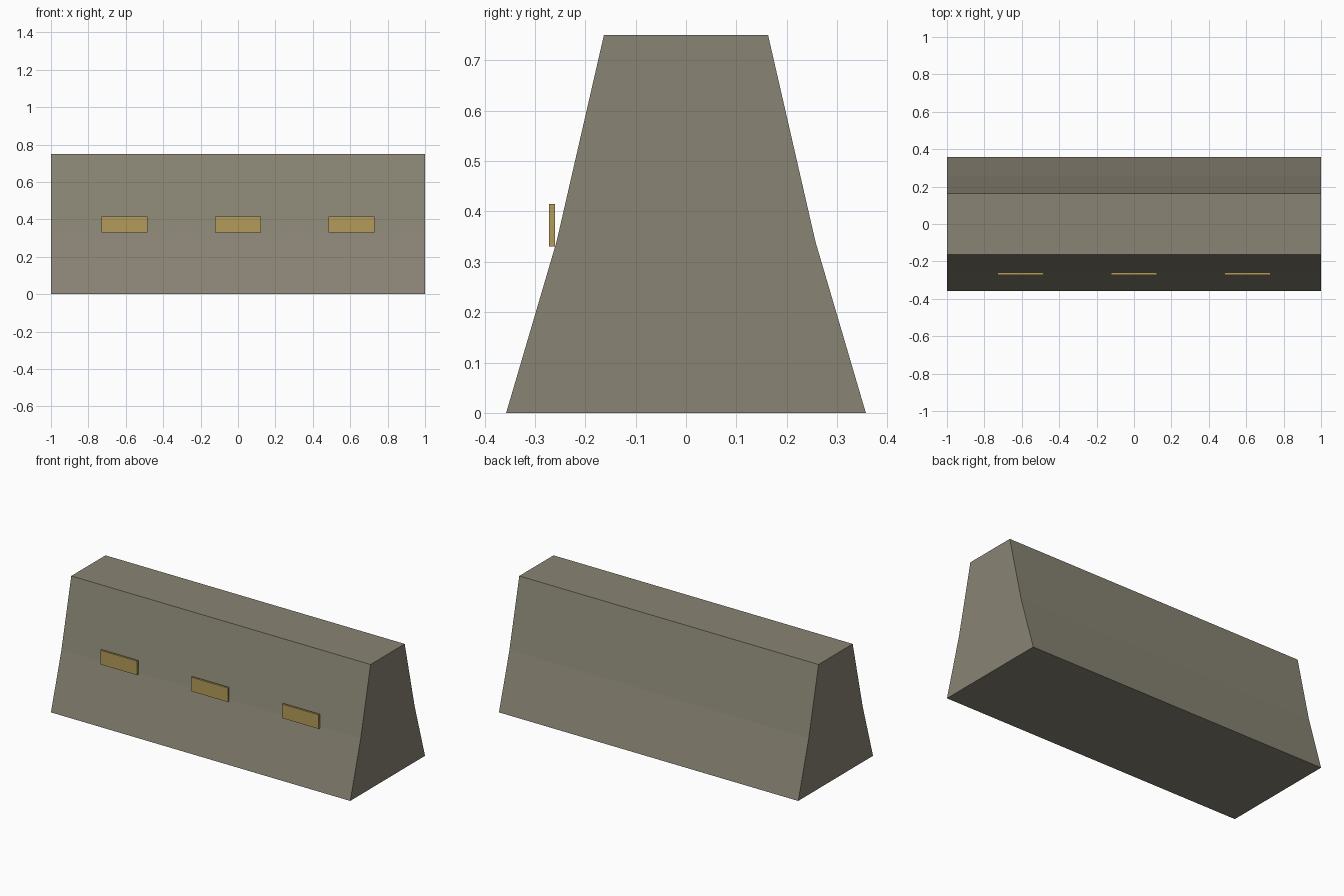
import bpy
import bmesh

cube = bpy.data.objects.get("Cube")
if cube:
    bpy.data.objects.remove(cube, do_unlink=True)


def make_material(name, colour):
    mat = bpy.data.materials.new(name)
    mat.use_nodes = True
    mat.diffuse_color = (*colour, 1)
    mat.node_tree.nodes["Principled BSDF"].inputs["Base Color"].default_value = (*colour, 1)
    return mat


def extrude_profile(name, profile, x_centre, width, mat):
    """Sweep a closed (y, z) outline along x."""
    bm = bmesh.new()
    face = bm.faces.new([bm.verts.new((x_centre - width / 2, y, z)) for y, z in profile])
    swept = bmesh.ops.extrude_face_region(bm, geom=[face])
    verts = [g for g in swept["geom"] if isinstance(g, bmesh.types.BMVert)]
    bmesh.ops.translate(bm, verts=verts, vec=(width, 0, 0))
    bmesh.ops.recalc_face_normals(bm, faces=bm.faces)
    mesh = bpy.data.meshes.new(name)
    bm.to_mesh(mesh)
    bm.free()
    mesh.materials.append(mat)
    obj = bpy.data.objects.new(name, mesh)
    bpy.context.collection.objects.link(obj)
    return obj


concrete = make_material("concrete", (0.25, 0.23, 0.175))
amber = make_material("amber reflector", (0.45, 0.33, 0.10))

# Barrier body: symmetric outline, steeper above the bend
half = [(0.357, 0), (0.257, 0.34), (0.163, 0.75)]
outline = half + [(-y, z) for y, z in reversed(half)]
extrude_profile("barrier_body", outline, 0, 2, concrete)

# Row of reflectors on the front
plate = [(-0.272, 0.33), (-0.26, 0.33), (-0.26, 0.415), (-0.272, 0.415)]
for side, x in (("right", -0.607), ("middle", 0), ("left", 0.607)):
    extrude_profile(f"{side}_reflector", plate, x, 0.246, amber)
